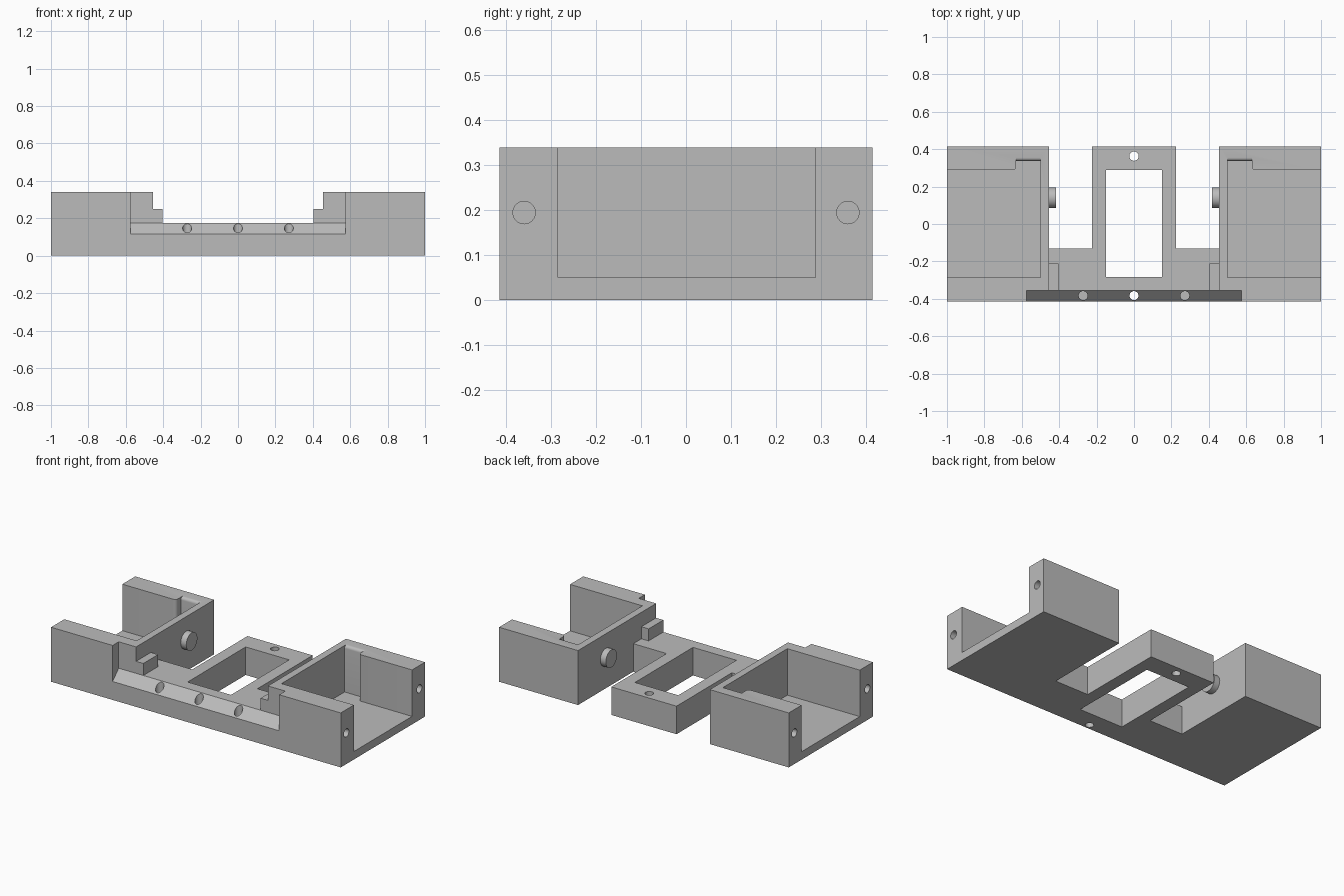
import bpy, bmesh, math

if "Cube" in bpy.data.objects:
    bpy.data.objects.remove(bpy.data.objects["Cube"])

grey = bpy.data.materials.new("plain grey")
grey.diffuse_color = (0.5, 0.5, 0.5, 1)
grey.use_nodes = True
grey.node_tree.nodes["Principled BSDF"].inputs["Base Color"].default_value = grey.diffuse_color

D, H, SLAB = 0.415, 0.34, 0.175   # half depth, wall height, centre plate height


def prism(name, pts, axis, lo, hi):
    """Extrude a 2D outline along an axis; outline is (y,z), (x,z) or (x,y)."""
    def place(p, t):
        return {"X": (t, p[0], p[1]), "Y": (p[0], t, p[1]), "Z": (p[0], p[1], t)}[axis]
    bm = bmesh.new()
    a = [bm.verts.new(place(p, lo)) for p in pts]
    b = [bm.verts.new(place(p, hi)) for p in pts]
    bm.faces.new(a)
    bm.faces.new(b)
    for i in range(len(pts)):
        j = (i + 1) % len(pts)
        bm.faces.new((a[i], a[j], b[j], b[i]))
    bmesh.ops.recalc_face_normals(bm, faces=bm.faces)
    me = bpy.data.meshes.new(name)
    bm.to_mesh(me)
    bm.free()
    me.materials.append(grey)
    ob = bpy.data.objects.new(name, me)
    bpy.context.collection.objects.link(ob)
    return ob


def box(name, x0, x1, y0, y1, z0, z1):
    x0, x1 = sorted((x0, x1))
    return prism(name, [(x0, y0), (x1, y0), (x1, y1), (x0, y1)], "Z", z0, z1)


def arc(cx, cy, r, a0, a1, n):
    return [(cx + r * math.cos(math.radians(a0 + (a1 - a0) * i / n)),
             cy + r * math.sin(math.radians(a0 + (a1 - a0) * i / n))) for i in range(n + 1)]


def rod(name, axis, u, v, r, lo, hi):
    return prism(name, arc(u, v, r, 0, 360, 32)[:-1], axis, min(lo, hi), max(lo, hi))


def activate(ob):
    bpy.ops.object.select_all(action="DESELECT")
    ob.select_set(True)
    bpy.context.view_layer.objects.active = ob


def cut(ob, cutter):
    m = ob.modifiers.new("cut", "BOOLEAN")
    m.operation, m.solver, m.object = "DIFFERENCE", "EXACT", cutter
    activate(ob)
    bpy.ops.object.modifier_apply(modifier=m.name)
    bpy.data.objects.remove(cutter)


# Main frame: tall ends joined by a low centre plate
frame = prism("frame", [(-1, 0), (1, 0), (1, H), (0.455, H), (0.455, SLAB),
                        (-0.455, SLAB), (-0.455, H), (-1, H)], "Y", -D, D)

# Sloped front ledge
cut(frame, prism("ledge_cutter", [(-0.435, 0.095), (-0.355, SLAB), (-0.355, 0.5), (-0.435, 0.5)],
                 "X", -0.575, 0.575))

# Window and screw hole in the tongue
cut(frame, box("window_cutter", -0.15, 0.15, -0.283, 0.29, -0.1, 0.3))
cut(frame, rod("tongue_hole", "Z", 0, 0.363, 0.025, -0.1, 0.3))

# Holes in the ledge, only the middle one goes through
for x, z in ((-0.272, 0.04), (0, -0.1), (0.272, 0.04)):
    cut(frame, rod("ledge_hole", "Z", x, -0.383, 0.024, z, 0.3))

for s in (-1, 1):
    # Slot beside the tongue
    cut(frame, box("slot_cutter", s * 0.225, s * 0.455, -0.13, 0.5, -0.1, 0.5))

    # Open-sided bay with a deeper inner corner, rounded where it steps
    outline = [(1.1, -0.285), (1.1, 0.288)] + arc(0.65, 0.308, 0.02, 270, 180, 6) \
        + [(0.63, 0.337), (0.5, 0.337), (0.5, -0.285)]
    cut(frame, prism("bay_cutter", [(s * x, y) for x, y in outline], "Z", 0.05, 0.5))

    # Rounded top edge of the inner corner
    lip = [(0.3, 0.3)] + arc(0.355, H - 0.018, 0.018, 180, 90, 6) + [(0.355, 0.4), (0.3, 0.4)]
    x0, x1 = sorted((s * 0.5, s * 0.63))
    cut(frame, prism("lip_cutter", lip, "X", x0, x1))

    # Blind holes in the outer wall ends
    for y in (-0.36, 0.36):
        cut(frame, rod("end_hole", "X", y, 0.195, 0.025, s * 0.85, s * 1.1))

    # Round peg and stop block on the inner wall
    side = "left" if s < 0 else "right"
    rod(side + "_peg", "X", 0.14, 0.195, 0.055, s * 0.417, s * 0.465)
    box(side + "_stop_block", s * 0.405, s * 0.465, -0.355, -0.21, SLAB - 0.01, 0.25)

# Smooth the round surfaces, keep edges sharp
for ob in list(bpy.context.collection.objects):
    activate(ob)
    bpy.ops.object.shade_smooth_by_angle(angle=math.radians(30))
